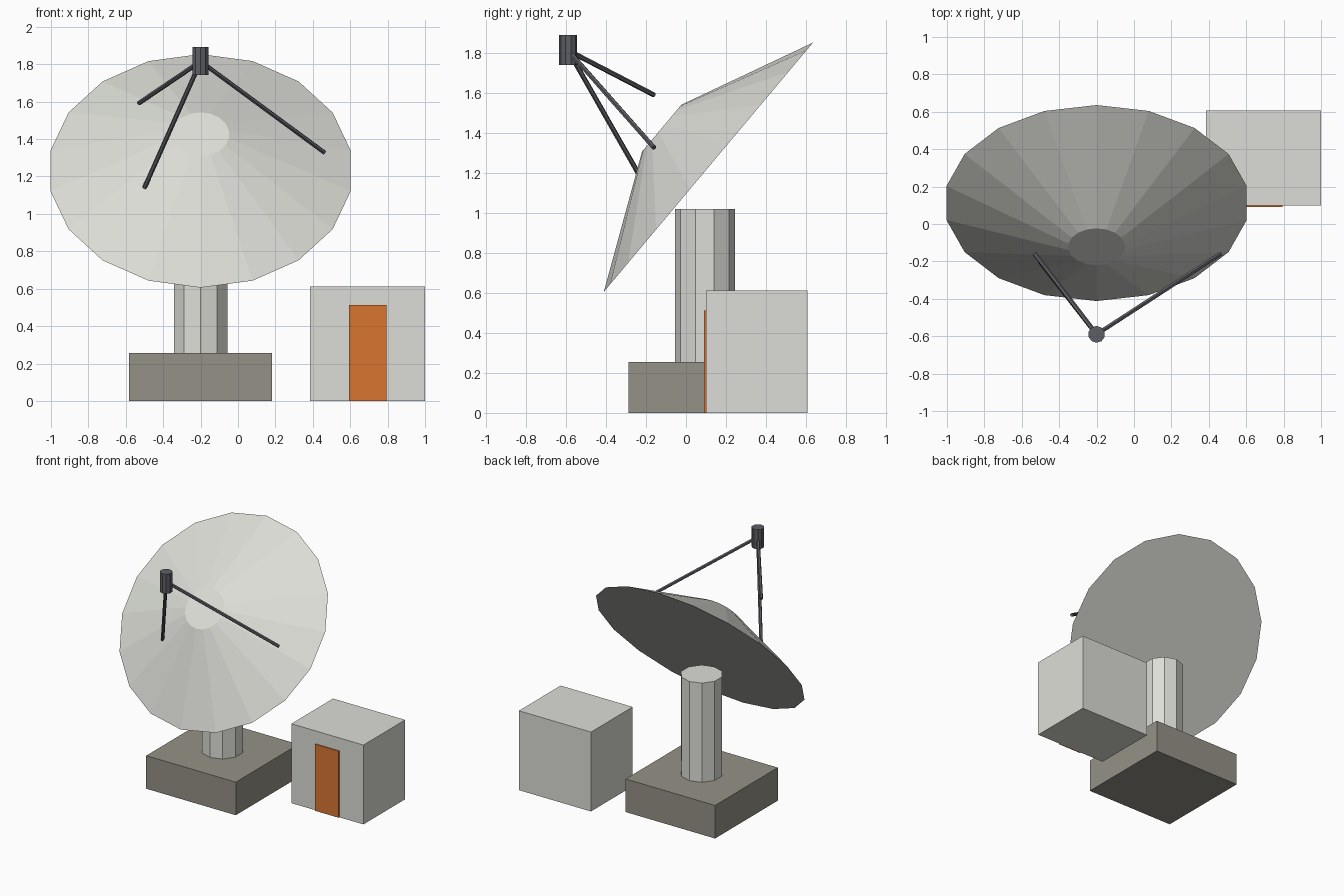
import bpy
import bmesh
from math import radians
from mathutils import Matrix, Vector

cube = bpy.data.objects.get("Cube")
if cube:
    bpy.data.objects.remove(cube, do_unlink=True)


def material(name, r, g, b):
    m = bpy.data.materials.new(name)
    m.use_nodes = True
    m.diffuse_color = (r, g, b, 1)
    m.node_tree.nodes["Principled BSDF"].inputs["Base Color"].default_value = (r, g, b, 1)
    return m


WHITE = material("off white paint", 0.72, 0.73, 0.68)
CONCRETE = material("concrete", 0.30, 0.285, 0.24)
STEEL = material("dark steel", 0.11, 0.115, 0.13)
ORANGE = material("orange door paint", 0.69, 0.18, 0.03)


def finish(name, bm, mat):
    mesh = bpy.data.meshes.new(name)
    bm.to_mesh(mesh)
    bm.free()
    mesh.materials.append(mat)
    obj = bpy.data.objects.new(name, mesh)
    bpy.context.collection.objects.link(obj)
    return obj


def box(name, low, high, mat):
    low, high = Vector(low), Vector(high)
    bm = bmesh.new()
    place = Matrix.Translation((low + high) / 2) @ Matrix.Diagonal((*(high - low), 1))
    bmesh.ops.create_cube(bm, size=1, matrix=place)
    return finish(name, bm, mat)


def frustum(name, start, axis, r1, r2, sides, mat, rotation=None):
    """Tapered prism whose first end is centred on start and runs along axis."""
    start, axis = Vector(start), Vector(axis)
    if rotation is None:
        rotation = Vector((0, 0, 1)).rotation_difference(axis).to_matrix().to_4x4()
    bm = bmesh.new()
    bmesh.ops.create_cone(bm, cap_ends=True, segments=sides, radius1=r1, radius2=r2,
                          depth=axis.length,
                          matrix=Matrix.Translation(start + axis / 2) @ rotation)
    return finish(name, bm, mat)


MAST_X, MAST_Y = -0.2, 0.095

# Foundation and mast
box("foundation", (MAST_X - 0.382, MAST_Y - 0.382, 0), (MAST_X + 0.382, MAST_Y + 0.382, 0.255), CONCRETE)
frustum("mast", (MAST_X, MAST_Y, 0.255), (0, 0, 0.765), 0.15, 0.15, 10, WHITE)

# Tilted dish, closed at the back
tilt = Matrix.Rotation(radians(50), 4, "X")
frustum("dish", (MAST_X, 0.112, 1.23), tilt @ Vector((0, 0, 0.305)), 0.815, 0.153, 18, WHITE, tilt)

# Feed horn and its struts
frustum("feed_horn", (MAST_X, -0.59, 1.742), (0, 0, 0.15), 0.045, 0.045, 10, STEEL)
hub = Vector((MAST_X, -0.59, 1.815))
for label, tip in (("right_upper", (-0.53, -0.16, 1.592)),
                   ("right_lower", (-0.5, -0.205, 1.14)),
                   ("left", (0.462, -0.16, 1.328))):
    frustum(label + "_strut", hub, Vector(tip) - hub, 0.0125, 0.0125, 6, STEEL)

# Equipment cabin with its door
box("cabin", (0.385, 0.1, 0), (1.0, 0.608, 0.612), WHITE)
box("cabin_door", (0.593, 0.091, 0), (0.795, 0.1, 0.513), ORANGE)
